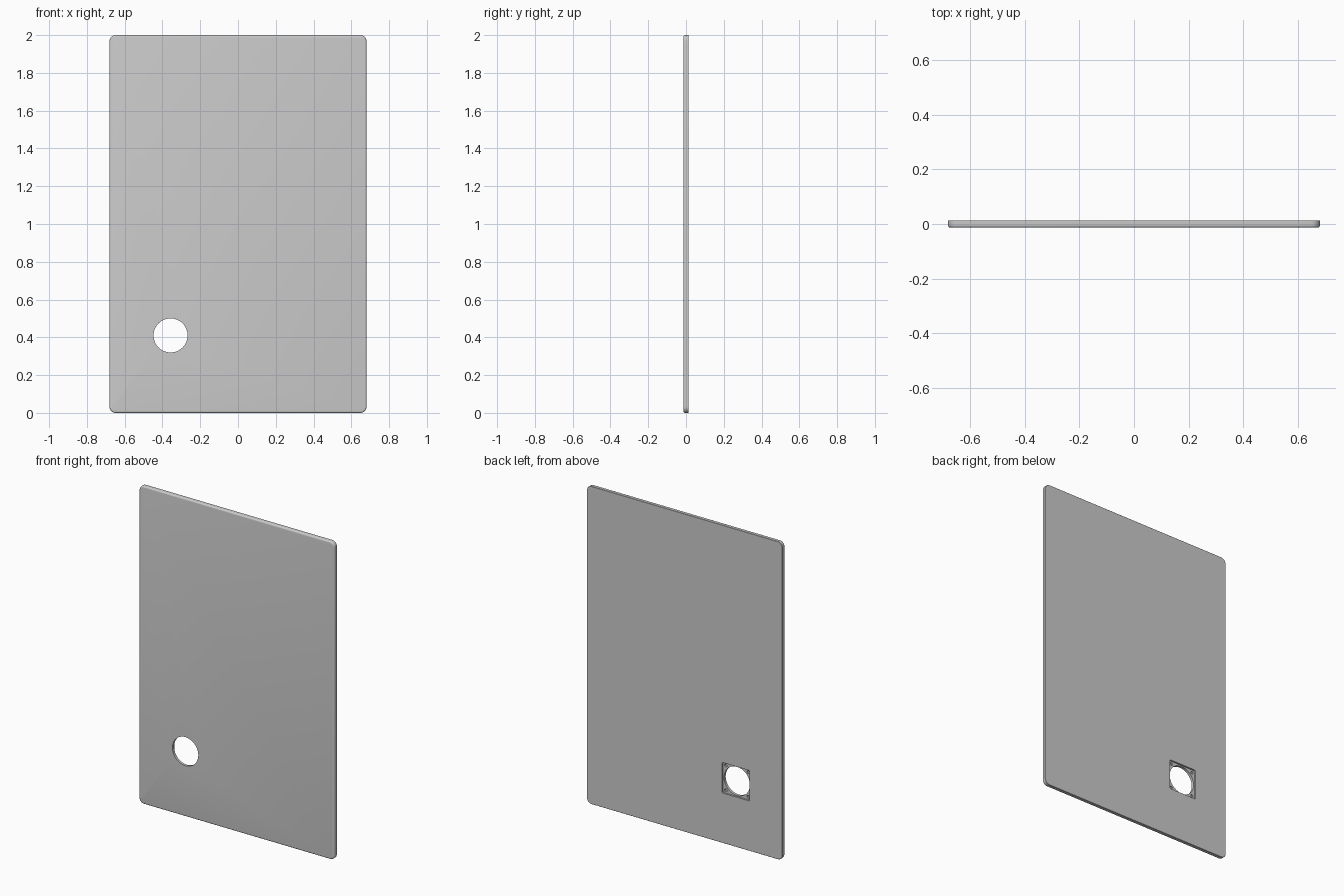
import bpy, bmesh
from math import cos, sin, pi

if "Cube" in bpy.data.objects:
    bpy.data.objects.remove(bpy.data.objects["Cube"])

W, H, HALF_T = 0.68, 2.0, 0.0135      # half width, height, half thickness
HX, HZ, HR = -0.357, 0.41, 0.09       # fan opening
POCKET, FLOOR_Y = 0.096, 0.003        # half side and floor of the rear pocket


def rounded_rect(cx, cz, hw, hh, r, seg=8):
    pts = []
    for k, (sx, sz) in enumerate([(1, 1), (-1, 1), (-1, -1), (1, -1)]):
        for i in range(seg + 1):
            a = pi / 2 * (k + i / seg)
            pts.append((cx + sx * (hw - r) + r * cos(a), cz + sz * (hh - r) + r * sin(a)))
    return pts


def circle(cx, cz, r, n):
    return [(cx + r * cos(2 * pi * i / n), cz + r * sin(2 * pi * i / n)) for i in range(n)]


def loft(name, rings):
    """Skin (y, outline) rings into a closed solid."""
    bm = bmesh.new()
    loops = [[bm.verts.new((x, y, z)) for x, z in pts] for y, pts in rings]
    for a, b in zip(loops, loops[1:]):
        for i in range(len(a)):
            j = (i + 1) % len(a)
            bm.faces.new((a[i], a[j], b[j], b[i]))
    bm.faces.new(loops[0])
    bm.faces.new(loops[-1])
    bmesh.ops.recalc_face_normals(bm, faces=bm.faces)
    mesh = bpy.data.meshes.new(name)
    bm.to_mesh(mesh)
    bm.free()
    ob = bpy.data.objects.new(name, mesh)
    bpy.context.collection.objects.link(ob)
    return ob


def activate(ob):
    bpy.ops.object.select_all(action='DESELECT')
    ob.select_set(True)
    bpy.context.view_layer.objects.active = ob


def cut(target, cutter):
    mod = target.modifiers.new("cut", 'BOOLEAN')
    mod.operation, mod.solver, mod.object = 'DIFFERENCE', 'EXACT', cutter
    activate(target)
    bpy.ops.object.modifier_apply(modifier=mod.name)
    bpy.data.objects.remove(cutter)


# panel: rounded front edge, nearly sharp back edge
def outline(inset):
    return rounded_rect(0, H / 2, W - inset, H / 2 - inset, 0.032 - inset)


R, N = 0.009, 5
rings = [(-HALF_T + R * (1 - sin(pi / 2 * i / N)), outline(R * (1 - cos(pi / 2 * i / N))))
         for i in range(N, -1, -1)]
rings += [(HALF_T - 0.0015, outline(0)), (HALF_T, outline(0.0015))]
panel = loft("back_panel", rings)

# square rear pocket and round through-opening
pocket = rounded_rect(HX, HZ, POCKET, POCKET, 0.006, 3)
cut(panel, loft("pocket_cutter", [(FLOOR_Y, pocket), (0.05, pocket)]))
hole = circle(HX, HZ, HR, 64)
cut(panel, loft("hole_cutter", [(-0.05, hole), (0.05, hole)]))

# blind screw holes in the pocket corners
for sx in (-1, 1):
    for sz in (-1, 1):
        screw = circle(HX + sx * 0.078, HZ + sz * 0.078, 0.009, 20)
        cut(panel, loft("screw_cutter", [(-0.006, screw), (0.05, screw)]))

activate(panel)
bpy.ops.object.shade_smooth_by_angle(angle=pi / 6)
